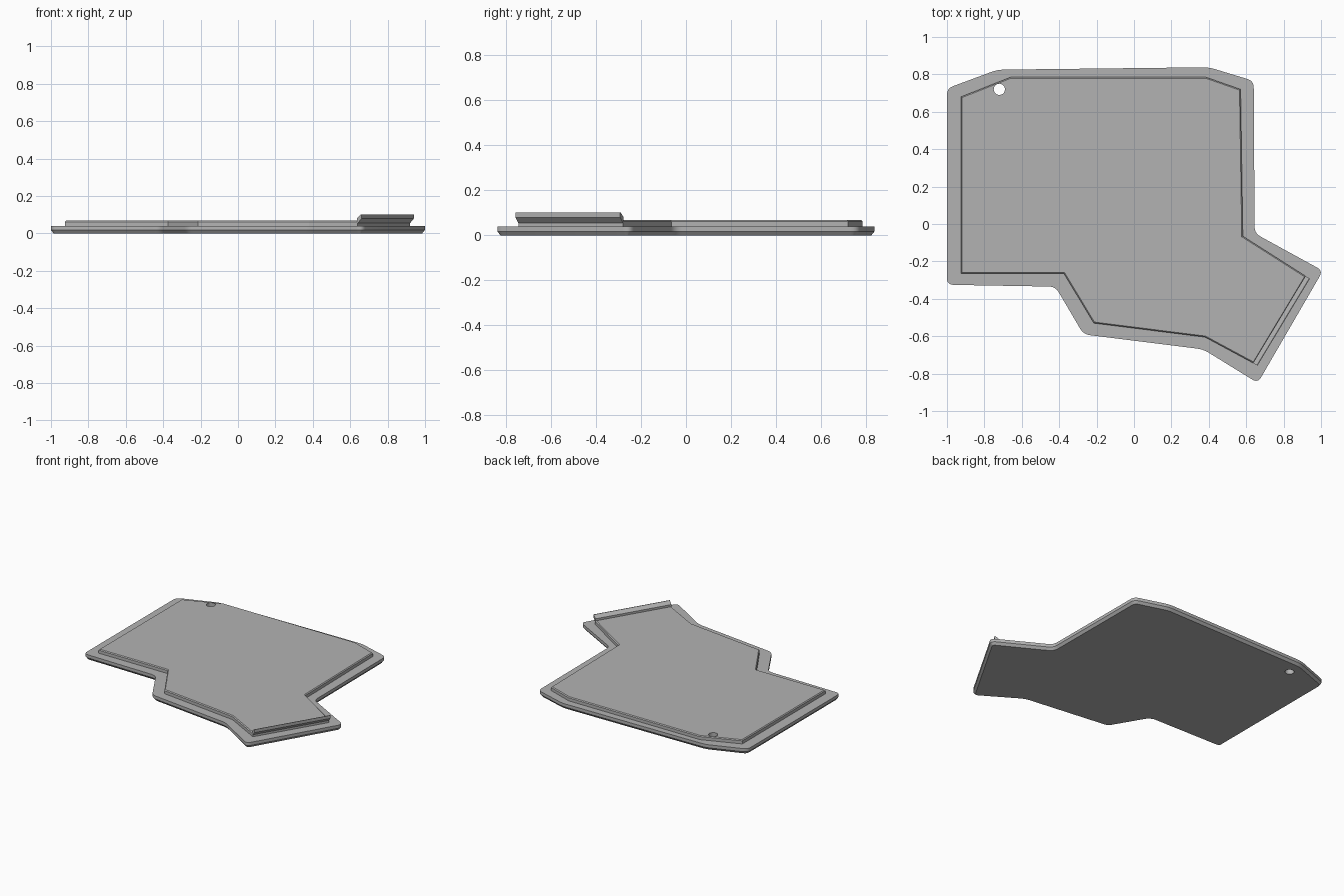
import bpy
import bmesh
from mathutils import Vector

cube = bpy.data.objects.get("Cube")
if cube:
    bpy.data.objects.remove(cube, do_unlink=True)

grey = bpy.data.materials.new("plain grey")
grey.use_nodes = True
colour = (0.45, 0.45, 0.45, 1)
grey.diffuse_color = colour
grey.node_tree.nodes["Principled BSDF"].inputs["Base Color"].default_value = colour


def rounded(corners, radius, steps=5):
    """Replace each corner with a short curve."""
    out = []
    n = len(corners)
    for i in range(n):
        p = Vector(corners[i])
        to_prev = (Vector(corners[i - 1]) - p).normalized()
        to_next = (Vector(corners[(i + 1) % n]) - p).normalized()
        a, b = p + to_prev * radius, p + to_next * radius
        for k in range(steps + 1):
            t = k / steps
            out.append(a * (1 - t) ** 2 + p * 2 * t * (1 - t) + b * t * t)
    return out


def inset(outline, amount):
    """Move a clockwise outline inward with mitred corners."""
    pts = [Vector(p) for p in outline]
    out = []
    for i, p in enumerate(pts):
        d1 = (p - pts[i - 1]).normalized()
        d2 = (pts[(i + 1) % len(pts)] - p).normalized()
        n1, n2 = Vector((d1.y, -d1.x)), Vector((d2.y, -d2.x))
        out.append(p + (n1 + n2) * amount / (1 + n1.dot(n2)))
    return out


def loft(name, rings):
    """Skin matching closed rings of 3D points and cap both ends."""
    bm = bmesh.new()
    loops = [[bm.verts.new(p) for p in ring] for ring in rings]
    n = len(loops[0])
    for low, high in zip(loops, loops[1:]):
        for i in range(n):
            j = (i + 1) % n
            bm.faces.new((low[i], low[j], high[j], high[i]))
    bm.faces.new(loops[0])
    bm.faces.new(loops[-1])
    bmesh.ops.recalc_face_normals(bm, faces=bm.faces)
    mesh = bpy.data.meshes.new(name)
    bm.to_mesh(mesh)
    bm.free()
    mesh.materials.append(grey)
    obj = bpy.data.objects.new(name, mesh)
    bpy.context.collection.objects.link(obj)
    return obj


def slab(name, outline, levels):
    """Stack the outline at (height, inset) levels."""
    return loft(name, [[(p.x, p.y, z) for p in inset(outline, d)] for z, d in levels])


# Base plate with soft corners and a chamfered underside
base_outline = rounded([
    (-1, 0.725), (-0.73, 0.825), (0.4, 0.838), (0.64, 0.765), (0.645, -0.05),
    (1.01, -0.25), (0.662, -0.85), (0.37, -0.67), (-0.27, -0.59),
    (-0.42, -0.335), (-1, -0.325)], 0.035)
base = slab("base_plate", base_outline, [(0, 0.014), (0.018, 0), (0.04, 0)])

# Raised panel with a fine top chamfer
panel_outline = [
    (-0.925, 0.68), (-0.66, 0.785), (0.385, 0.785), (0.57, 0.72), (0.582, -0.065),
    (0.92, -0.28), (0.64, -0.745), (0.38, -0.605), (-0.215, -0.53),
    (-0.375, -0.265), (-0.925, -0.265)]
panel = slab("raised_panel", panel_outline, [(0.04, 0), (0.062, 0), (0.068, 0.006)])

# Hooked lip along the slanted end
start, end = Vector((0.92, -0.28)), Vector((0.64, -0.745))
along = (end - start).normalized()
outward = Vector((-along.y, along.x))
profile = [(-0.004, 0.05), (0, 0.055), (0.024, 0.08), (0.024, 0.102),
           (0.02, 0.102), (-0.004, 0.082)]
loft("hooked_lip", [[(*(p + outward * d), z) for d, z in profile]
                    for p in (start, end)])

# Round hole through base and panel
bpy.ops.mesh.primitive_cylinder_add(vertices=32, radius=0.03, depth=0.4,
                                    location=(-0.72, 0.72, 0))
cutter = bpy.context.object
cutter.name = "hole_cutter"
cutter.data.materials.append(grey)
cutter.hide_render = True
cutter.hide_set(True)
for obj in (base, panel):
    cut = obj.modifiers.new("hole", "BOOLEAN")
    cut.operation = "DIFFERENCE"
    cut.solver = "EXACT"
    cut.object = cutter

# Smooth only the rounded corners
bpy.ops.object.select_all(action="DESELECT")
base.select_set(True)
bpy.context.view_layer.objects.active = base
bpy.ops.object.shade_smooth_by_angle(angle=0.45)
